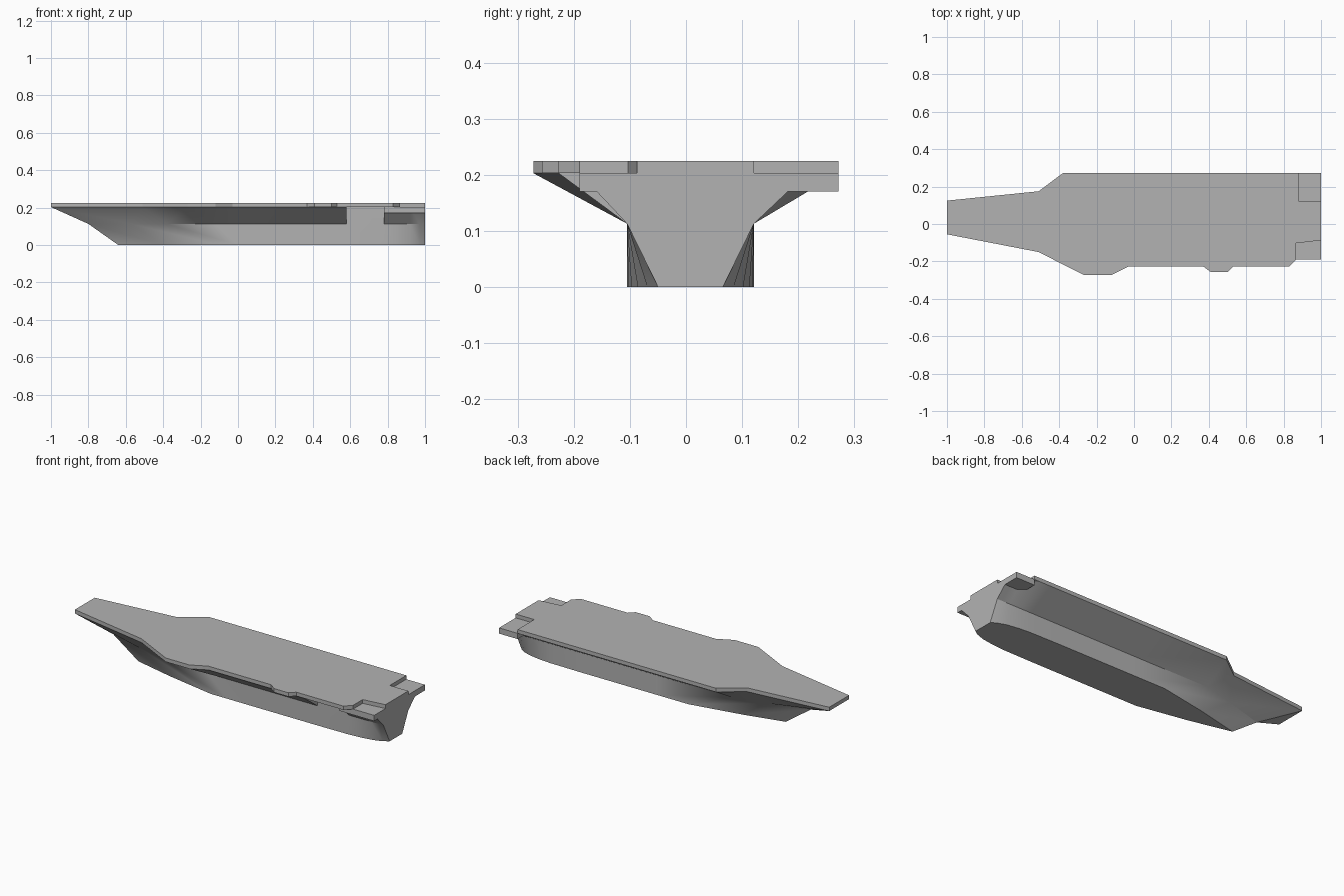
import bpy
import bmesh

cube = bpy.data.objects.get("Cube")
if cube:
    bpy.data.objects.remove(cube)

# One flat grey for the whole ship
GREY = (0.45, 0.45, 0.45, 1)
grey = bpy.data.materials.new("hull grey")
grey.use_nodes = True
grey.diffuse_color = GREY
grey.node_tree.nodes["Principled BSDF"].inputs["Base Color"].default_value = GREY

CHINE_Z, DECK_Z, TOP_Z, LEDGE_Z = 0.113, 0.203, 0.225, 0.17
RIGHT, LEFT, MID = -0.105, 0.121, 0.008


def finish(bm, name):
    bmesh.ops.recalc_face_normals(bm, faces=bm.faces)
    mesh = bpy.data.meshes.new(name)
    bm.to_mesh(mesh)
    bm.free()
    mesh.materials.append(grey)
    obj = bpy.data.objects.new(name, mesh)
    bpy.context.collection.objects.link(obj)
    return obj


def slab(name, outline, low, high):
    """Extrude a plan outline between two heights."""
    bm = bmesh.new()
    face = bm.faces.new([bm.verts.new((x, y, low)) for x, y in outline])
    out = bmesh.ops.extrude_face_region(bm, geom=[face])
    top = [v for v in out["geom"] if isinstance(v, bmesh.types.BMVert)]
    bmesh.ops.translate(bm, verts=top, vec=(0, 0, high - low))
    return finish(bm, name)


# Flight deck
slab("flight_deck", [
    (-1, -0.055), (-0.51, -0.15), (-0.27, -0.272), (-0.12, -0.272), (-0.03, -0.227),
    (0.37, -0.227), (0.41, -0.257), (0.5, -0.257), (0.53, -0.227), (0.83, -0.227),
    (0.866, -0.19), (0.866, -0.103), (1, -0.087), (1, 0.121), (0.882, 0.121),
    (0.882, 0.272), (-0.38, 0.272), (-0.51, 0.175), (-1, 0.125)], DECK_Z, TOP_Z)

# Stern ledges below the deck
slab("stern_ledge_right", [(0.78, -0.19), (1, -0.19), (1, 0), (0.78, 0)], LEDGE_Z, DECK_Z)
slab("stern_ledge_left", [(0.882, 0.06), (1, 0.06), (1, 0.272), (0.882, 0.272)],
     LEDGE_Z, DECK_Z)

# Stations: deck x, deck y, chine x, chine fullness, keel x, keel fullness
bow = (-0.8, 0, -0.64, 0)
quarter = (-0.57, 0.58, -0.4, 0.5)
shoulder = (-0.38, 1, -0.1, 1)
stern = [(0.85, 0.93), (0.92, 0.83), (0.97, 0.68), (1, 0.51)]


def straight(x, keel=1):
    return (x, 1, x, keel)


right_side = [
    (-1, -0.055, *bow), (-0.51, -0.15, *quarter), (-0.27, -0.272, *shoulder),
    (-0.12, -0.272, -0.12, 1, 0, 1), (-0.03, -0.227, -0.03, 1, 0.1, 1),
    (0.58, -0.227, *straight(0.58)), (0.58, RIGHT, *straight(0.58)),
    (0.78, RIGHT, *straight(0.78, 0.98)), (0.78, -0.19, *straight(0.78, 0.98))]
right_side += [(x, -0.19, *straight(x, k)) for x, k in stern]
left_side = [
    (-1, 0.125, *bow), (-0.51, 0.175, *quarter), (-0.38, 0.272, *shoulder),
    (0.1, 0.272, *straight(0.1)), (0.58, 0.272, *straight(0.58)),
    (0.78, 0.272, *straight(0.78, 0.98))]
left_side += [(x, 0.272, *straight(x, k)) for x, k in stern]

# The left flare stops at the ledge, which carries the full width at the stern
left_side = [s if s[0] < 0.882 else (s[0], 0.215 + 0.001, *s[2:]) for s in left_side]

bm = bmesh.new()
cache = {}


def vert(x, y, z):
    key = (round(x, 4), round(y, 4), round(z, 4))
    if key not in cache:
        cache[key] = bm.verts.new(key)
    return cache[key]


def face(verts):
    verts = list(dict.fromkeys(verts))
    if len(verts) > 2 and not bm.faces.get(verts):
        bm.faces.new(verts)


def rows(stations, edge):
    """Deck, chine and keel lines of one side."""
    def side(f):
        return MID + (edge - MID) * f
    return ([vert(s[0], s[1], DECK_Z) for s in stations],
            [vert(s[2], side(s[3]), CHINE_Z) for s in stations],
            [vert(s[4], side(s[5]), 0) for s in stations])


right_rows = rows(right_side, RIGHT)
left_rows = rows(left_side, LEFT)

# Flares and lower hull sides
for upper, middle, lower in (right_rows, left_rows):
    for a, b in ((upper, middle), (middle, lower)):
        for i in range(len(a) - 1):
            face([a[i], a[i + 1], b[i + 1], b[i]])

# Bow underside, transom, bottom and top caps
face([right_rows[0][0], left_rows[0][0], left_rows[1][0]])
face([r[-1] for r in right_rows] + [r[-1] for r in reversed(left_rows)])
for k in (0, 2):
    face(right_rows[k] + left_rows[k][::-1])
hull = finish(bm, "hull")

# Smooth hull curves, crisp chines
bpy.ops.object.select_all(action="DESELECT")
hull.select_set(True)
bpy.context.view_layer.objects.active = hull
bpy.ops.object.shade_smooth_by_angle(angle=0.5)
